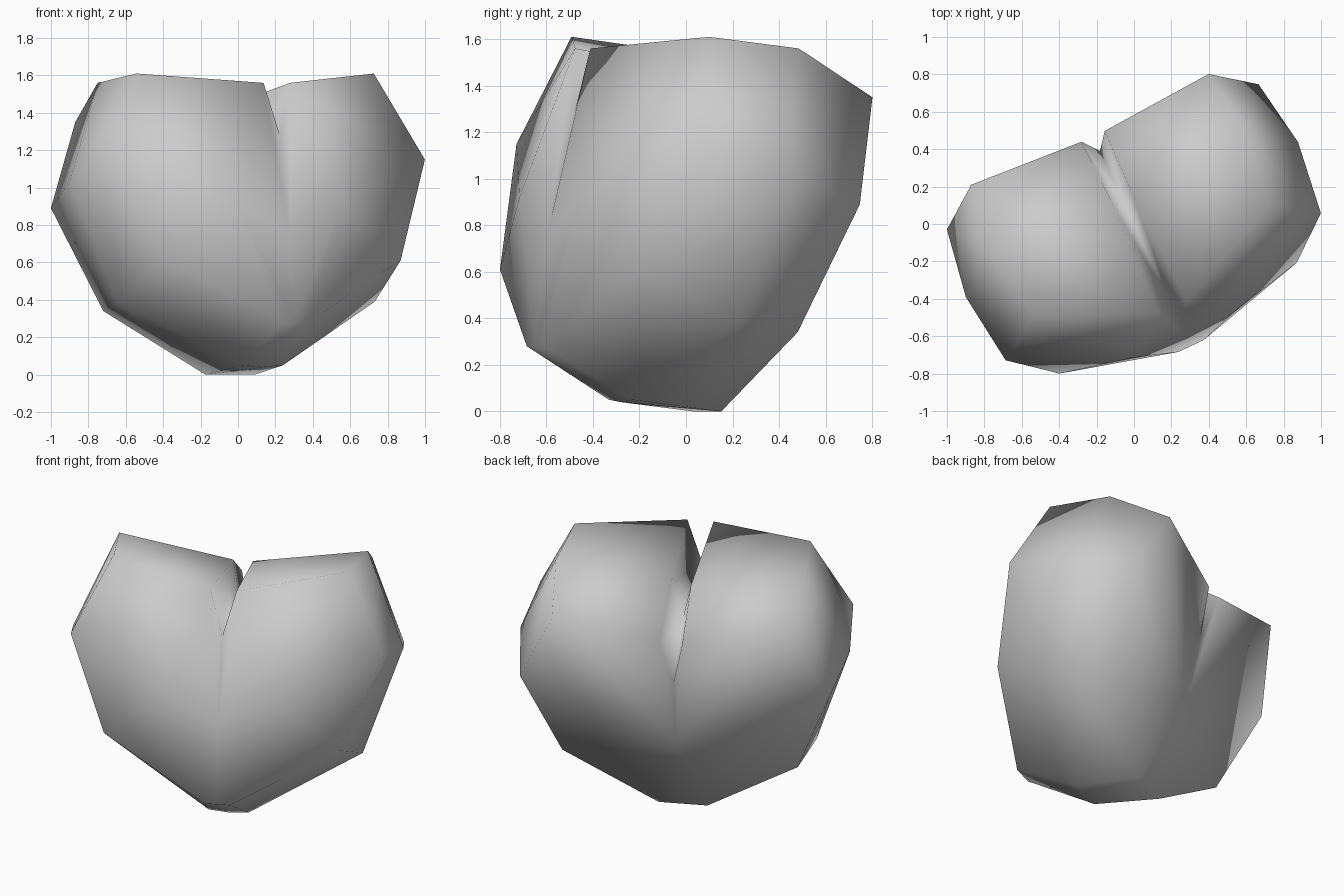
import bpy, bmesh, math
from mathutils import Matrix

cube = bpy.data.objects.get("Cube")
if cube:
    bpy.data.objects.remove(cube, do_unlink=True)

grey = bpy.data.materials.new("soft_grey")
grey.use_nodes = True
colour = (0.6, 0.6, 0.6, 1)
grey.diffuse_color = colour
grey.node_tree.nodes["Principled BSDF"].inputs["Base Color"].default_value = colour

# Centre line: front crease, underside, back and groove floor
centre = [(0, -.53, 1.28), (0, -.66, .75), (0, -.72, .28), (0, -.31, .04), (0, .1, 0),
          (0, .33, .5), (0, .43, .93), (0, .1, 1.2)]
# Left lobe: inner ridge, top, side, chest, then underside
lobe = [(.078, -.49, 1.56), (.06, .17, 1.45), (.068, .517, 1.22),
        (.7, -.217, 1.61), (.74, .19, 1.56), (.7, .558, 1.35),
        (.93, -.37, 1.15), (.98, .026, 1.03), (.919, .396, .89),
        (.31, -.645, .92), (.7, -.556, .61), (.76, -.1, .39), (.7, .203, .34),
        (.075, -.72, .28), (.12, -.31, .05), (.145, .1, 0)]

# Wrap one half, open it along the centre, and mirror it
bm = bmesh.new()
for p in centre + lobe:
    bm.verts.new(p)
bmesh.ops.convex_hull(bm, input=bm.verts[:])
bmesh.ops.delete(bm, geom=[v for v in bm.verts if not v.link_faces], context='VERTS')
inner = [f for f in bm.faces if all(abs(v.co.x) < 1e-4 for v in f.verts)]
bmesh.ops.delete(bm, geom=inner, context='FACES')
bmesh.ops.mirror(bm, geom=bm.verts[:] + bm.edges[:] + bm.faces[:],
                 axis='X', merge_dist=0.001)
bmesh.ops.remove_doubles(bm, verts=bm.verts[:], dist=0.001)
bmesh.ops.recalc_face_normals(bm, faces=bm.faces[:])
bm.transform(Matrix.Rotation(math.radians(25), 4, 'Z'))

mesh = bpy.data.meshes.new("heart")
bm.to_mesh(mesh)
bm.free()
mesh.materials.append(grey)
mesh.shade_smooth()
heart = bpy.data.objects.new("heart", mesh)
bpy.context.collection.objects.link(heart)
